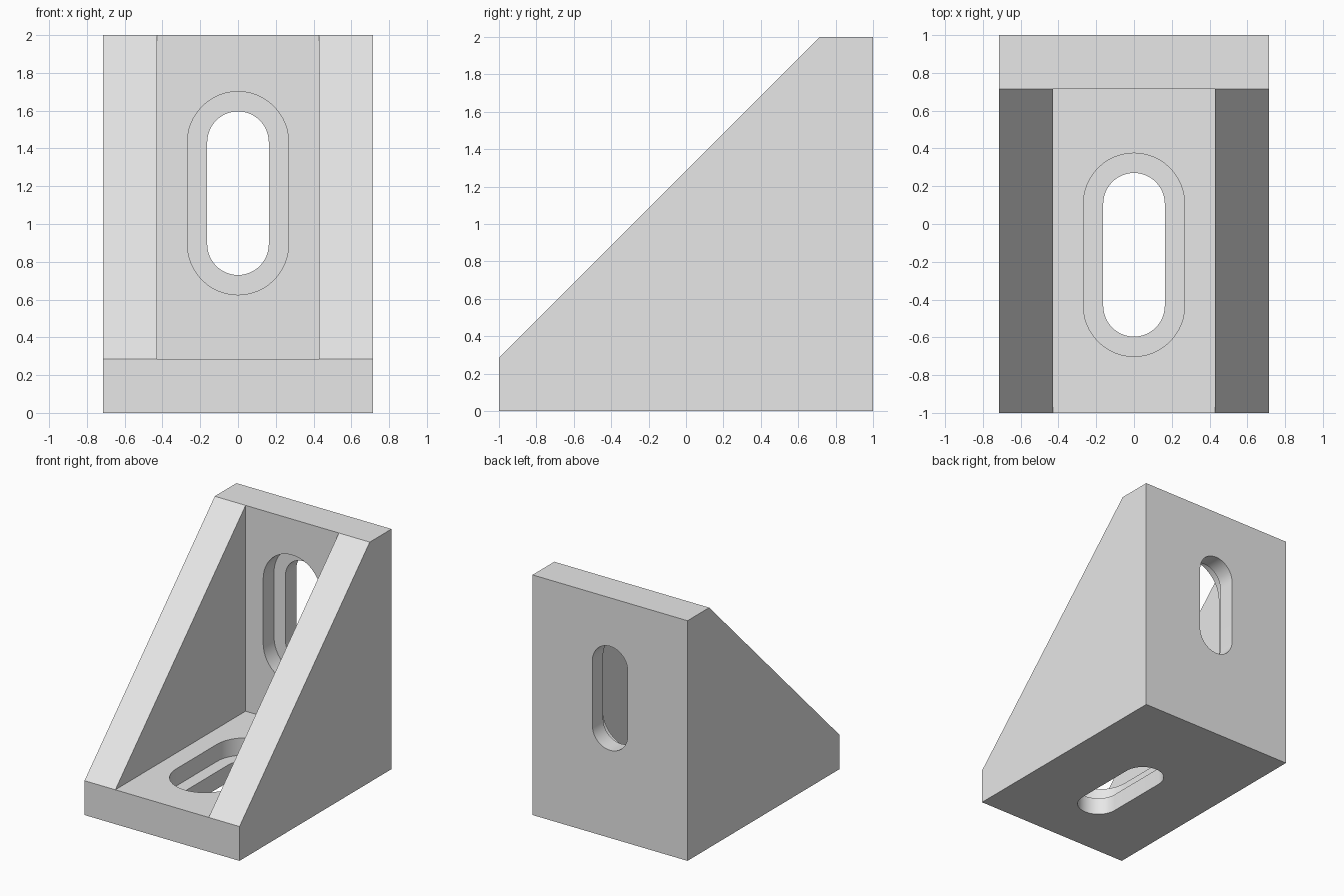
import bpy, bmesh, math
from mathutils import Matrix

cube = bpy.data.objects.get("Cube")
if cube:
    bpy.data.objects.remove(cube, do_unlink=True)

HALF_W = 0.714     # half width of the bracket
RIB_IN = 0.43      # inner face of the side ribs
T = 0.286          # plate thickness
SLOT_MID = 1.163   # distance of slot centre from the outer corner
SLOT_RUN = 0.27    # slot centre to arc centre

grey = bpy.data.materials.new("light grey")
grey.use_nodes = True
colour = (0.8, 0.8, 0.8, 1)
grey.diffuse_color = colour
grey.node_tree.nodes["Principled BSDF"].inputs["Base Color"].default_value = colour


def make_object(name, bm):
    bmesh.ops.recalc_face_normals(bm, faces=bm.faces)
    mesh = bpy.data.meshes.new(name)
    bm.to_mesh(mesh)
    bm.free()
    mesh.materials.append(grey)
    obj = bpy.data.objects.new(name, mesh)
    bpy.context.collection.objects.link(obj)
    return obj


# Bracket body: side profile points repeated at the rib faces
def bracket_body():
    profile = {"heel": (1, 0), "toe": (-1, 0), "toe_top": (-1, T),
               "inner": (1 - T, T), "head_front": (1 - T, 2), "head_back": (1, 2)}
    bm = bmesh.new()
    columns = [{k: bm.verts.new((x, y, z)) for k, (y, z) in profile.items()}
               for x in (-HALF_W, -RIB_IN, RIB_IN, HALF_W)]
    rib = ["heel", "toe", "toe_top", "head_front", "head_back"]
    channel = ["heel", "toe", "toe_top", "inner", "head_front", "head_back"]
    for i, loop in enumerate((rib, channel, rib)):
        a, b = columns[i], columns[i + 1]
        for p, q in zip(loop, loop[1:] + loop[:1]):
            bm.faces.new((a[p], a[q], b[q], b[p]))
    for col in (columns[0], columns[3]):
        bm.faces.new([col[k] for k in rib])
    for col in columns[1:3]:
        bm.faces.new([col[k] for k in ("toe_top", "inner", "head_front")])
    for v in [v for v in bm.verts if not v.link_faces]:
        bm.verts.remove(v)
    bmesh.ops.recalc_face_normals(bm, faces=bm.faces)
    bmesh.ops.dissolve_limit(bm, angle_limit=0.01, verts=bm.verts, edges=bm.edges)
    return make_object("corner_bracket", bm)


# Rounded slot prism used for cutting
def slot_cutter(name, radius, centre, low, high, matrix, steps=24):
    bm = bmesh.new()
    ring = []
    for end in (0, 1):
        shift = SLOT_RUN * (1 - 2 * end)
        for i in range(steps + 1):
            a = math.pi * (end + i / steps)
            ring.append(bm.verts.new((radius * math.cos(a),
                                      centre + shift + radius * math.sin(a), low)))
    face = bm.faces.new(ring)
    out = bmesh.ops.extrude_face_region(bm, geom=[face])["geom"]
    moved = [g for g in out if isinstance(g, bmesh.types.BMVert)]
    bmesh.ops.translate(bm, verts=moved, vec=(0, 0, high - low))
    bm.transform(matrix)
    obj = make_object(name, bm)
    obj.hide_render = True
    return obj


body = bracket_body()
flat = Matrix.Identity(4)
upright = Matrix.Rotation(math.pi / 2, 4, "X")

# Stepped slots: wide recess on the inside, narrow slot right through
cutters = [
    slot_cutter("base_recess", 0.268, 1 - SLOT_MID, T / 2, 0.4, flat),
    slot_cutter("base_slot", 0.163, 1 - SLOT_MID, -0.1, 0.4, flat),
    slot_cutter("back_recess", 0.268, SLOT_MID, T / 2 - 1, -0.6, upright),
    slot_cutter("back_slot", 0.163, SLOT_MID, -1.1, -0.6, upright),
]

bpy.ops.object.select_all(action="DESELECT")
body.select_set(True)
bpy.context.view_layer.objects.active = body
for cutter in cutters:
    mod = body.modifiers.new(cutter.name, "BOOLEAN")
    mod.operation = "DIFFERENCE"
    mod.solver = "EXACT"
    mod.object = cutter
    bpy.ops.object.modifier_apply(modifier=mod.name)
    bpy.data.objects.remove(cutter, do_unlink=True)

bpy.ops.object.shade_smooth_by_angle(angle=math.radians(30))
